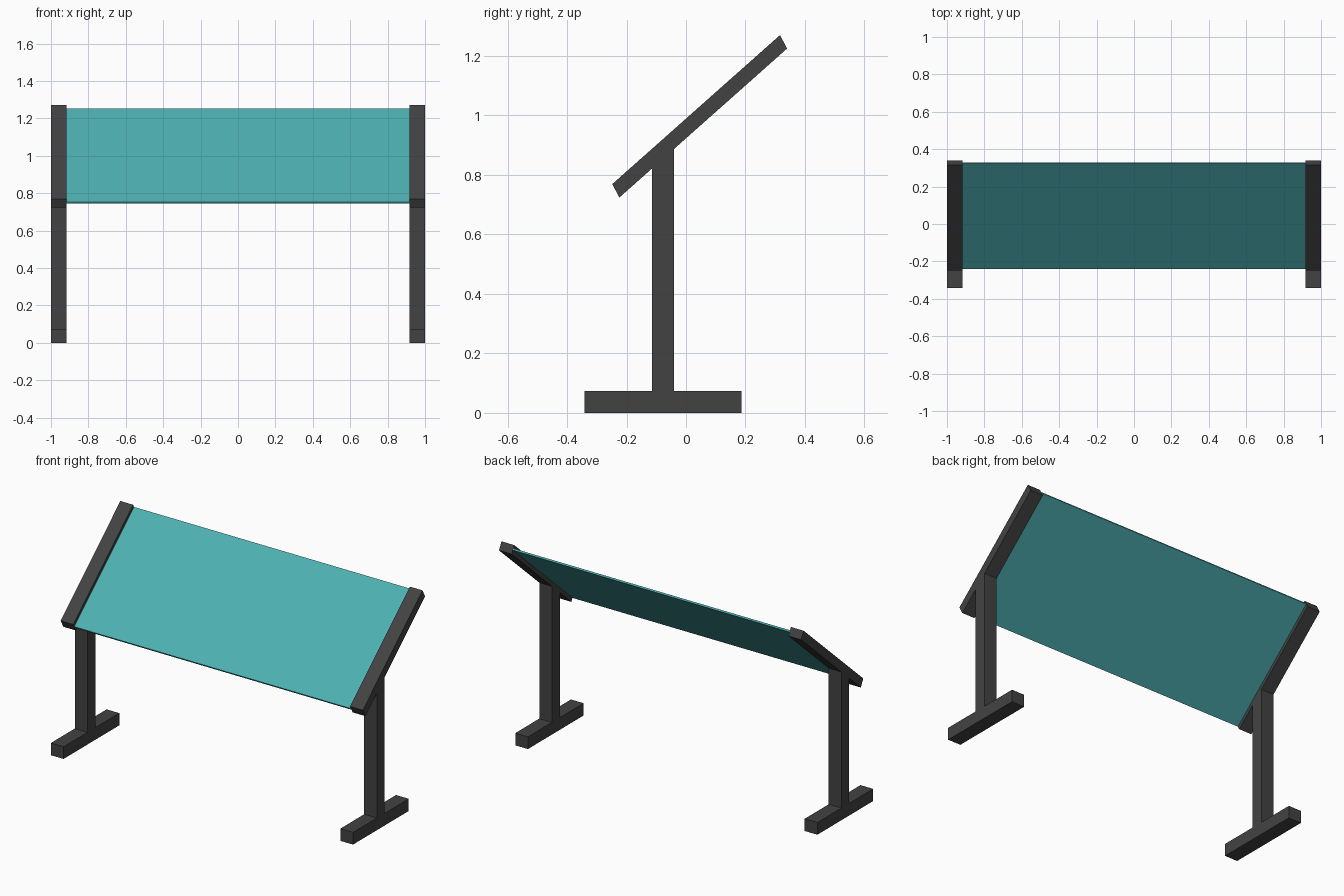
import bpy
import bmesh

if "Cube" in bpy.data.objects:
    bpy.data.objects.remove(bpy.data.objects["Cube"])


def material(name, rgb):
    m = bpy.data.materials.new(name)
    m.diffuse_color = (*rgb, 1)
    m.use_nodes = True
    m.node_tree.nodes["Principled BSDF"].inputs["Base Color"].default_value = m.diffuse_color
    return m


dark = material("dark grey", (0.055, 0.055, 0.055))
teal = material("teal", (0.076, 0.434, 0.445))


def extrude_x(name, profile, x0, x1, mat, mirror=False):
    """Extrude a (y, z) outline along x, optionally mirrored across x = 0."""
    bm = bmesh.new()
    face = bm.faces.new([bm.verts.new((x0, y, z)) for y, z in profile])
    ext = bmesh.ops.extrude_face_region(bm, geom=[face])["geom"]
    verts = [v for v in ext if isinstance(v, bmesh.types.BMVert)]
    bmesh.ops.translate(bm, verts=verts, vec=(x1 - x0, 0, 0))
    bmesh.ops.recalc_face_normals(bm, faces=bm.faces)
    me = bpy.data.meshes.new(name)
    bm.to_mesh(me)
    bm.free()
    me.materials.append(mat)
    ob = bpy.data.objects.new(name, me)
    bpy.context.collection.objects.link(ob)
    if mirror:
        ob.modifiers.new("Mirror", 'MIRROR')
    return ob


# Sloped slab outline: upper edge line shifted by fractions of the rail depth
LOW, HIGH = (-0.248, 0.769), (0.316, 1.27)
DEPTH = (0.024, -0.045)


def slope(f0, f1):
    def at(p, f):
        return (p[0] + DEPTH[0] * f, p[1] + DEPTH[1] * f)
    return [at(LOW, f0), at(HIGH, f0), at(HIGH, f1), at(LOW, f1)]


IN, OUT = 0.916, 1.0

# Floor feet
extrude_x("foot", [(-0.341, 0), (0.186, 0), (0.186, 0.073), (-0.341, 0.073)],
          IN, OUT, dark, True)

# Upright posts, with tops cut to the slope inside the rails
extrude_x("post", [(-0.115, 0.073), (-0.041, 0.073), (-0.041, 0.888), (-0.115, 0.823)],
          IN, OUT, dark, True)

# Sloped side rails
extrude_x("side_rail", slope(0, 1), IN, OUT, dark, True)

# Sloped display panel between the rails
extrude_x("display_panel", slope(0.36, 0.56), -IN, IN, teal)
